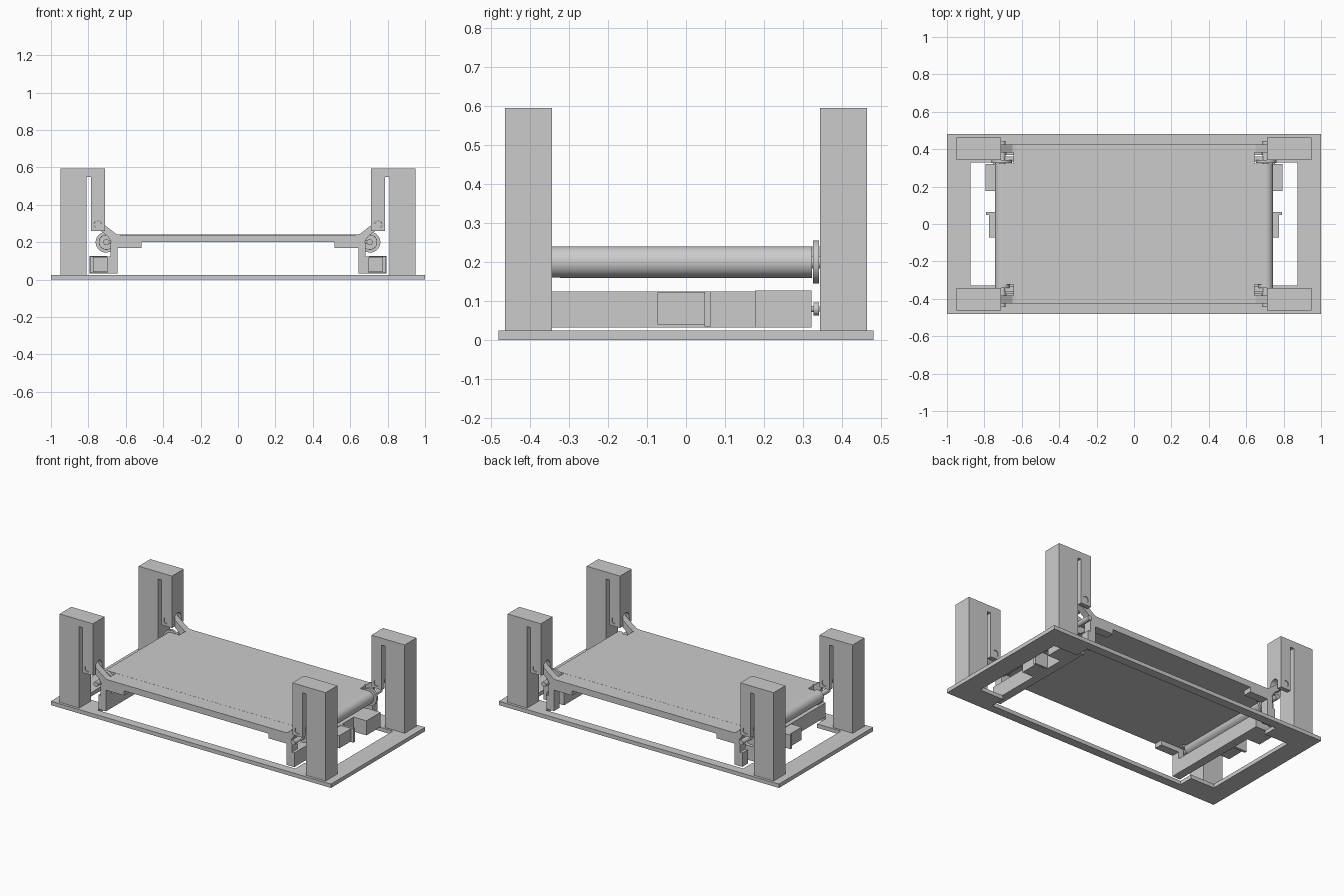
import bpy, bmesh, math
from mathutils import Matrix, Vector

cube = bpy.data.objects.get("Cube")
if cube:
    bpy.data.objects.remove(cube, do_unlink=True)

grey = bpy.data.materials.new("plain grey")
grey.use_nodes = True
tone = (0.6, 0.6, 0.6, 1)
grey.diffuse_color = tone
grey.node_tree.nodes["Principled BSDF"].inputs["Base Color"].default_value = tone


def finish(bm, name):
    bmesh.ops.recalc_face_normals(bm, faces=bm.faces)
    mesh = bpy.data.meshes.new(name)
    bm.to_mesh(mesh)
    bm.free()
    mesh.materials.append(grey)
    obj = bpy.data.objects.new(name, mesh)
    bpy.context.collection.objects.link(obj)
    return obj


def select(obj):
    bpy.ops.object.select_all(action="DESELECT")
    obj.select_set(True)
    bpy.context.view_layer.objects.active = obj


def extrude(name, points, axis, low, high):
    """Extrude a closed outline along x, y or z."""
    bm = bmesh.new()
    verts = []
    for p in points:
        co = list(p)
        co.insert("xyz".index(axis), low)
        verts.append(bm.verts.new(co))
    face = bm.faces.new(verts)
    shift = Vector([high - low if a == axis else 0 for a in "xyz"])
    new = bmesh.ops.extrude_face_region(bm, geom=[face])["geom"]
    moved = [v for v in new if isinstance(v, bmesh.types.BMVert)]
    bmesh.ops.translate(bm, verts=moved, vec=shift)
    return finish(bm, name)


def box(name, x, y, z):
    outline = [(x[0], y[0]), (x[1], y[0]), (x[1], y[1]), (x[0], y[1])]
    return extrude(name, outline, "z", *z)


def rod(name, x, z, radius, y0, y1):
    """Cylinder lying along y."""
    bm = bmesh.new()
    place = Matrix.Translation((x, (y0 + y1) / 2, z)) @ Matrix.Rotation(math.pi / 2, 4, "X")
    bmesh.ops.create_cone(bm, cap_ends=True, segments=40, radius1=radius,
                          radius2=radius, depth=abs(y1 - y0), matrix=place)
    obj = finish(bm, name)
    select(obj)
    bpy.ops.object.shade_smooth_by_angle()
    return obj


def cut(obj, cutter):
    cutter.hide_render = True
    mod = obj.modifiers.new("cut", "BOOLEAN")
    mod.operation = "DIFFERENCE"
    mod.object = cutter
    select(obj)
    bpy.ops.object.modifier_apply(modifier=mod.name)
    bpy.data.objects.remove(cutter, do_unlink=True)


# Base frame with a cross-shaped opening that steps around the posts
base = box("base_frame", (-1, 1), (-0.48, 0.48), (0, 0.025))
cut(base, box("opening", (-0.875, 0.875), (-0.33, 0.33), (-0.1, 0.1)))
cut(base, box("opening", (-0.705, 0.705), (-0.424, 0.424), (-0.1, 0.1)))

# Table and belt
box("table", (-0.645, 0.645), (-0.425, 0.425), (0.2, 0.24))
box("belt", (-0.704, 0.704), (-0.323, 0.323), (0.2005, 0.2405))

hook = [(0.95, 0.025), (0.95, 0.595), (0.712, 0.595), (0.712, 0.26),
        (0.786, 0.26), (0.786, 0.55), (0.81, 0.55), (0.81, 0.025)]
arm = [(0.63, 0.2), (0.63, 0.24), (0.65, 0.243), (0.73, 0.305), (0.75, 0.313),
       (0.766, 0.305), (0.768, 0.288), (0.755, 0.276), (0.7, 0.235), (0.675, 0.2)]
leg = [(0.515, 0.2), (0.515, 0.17), (0.645, 0.17), (0.645, 0.035),
       (0.7, 0.035), (0.7, 0.125), (0.683, 0.125), (0.683, 0.2)]
# Arched notch in the inner limb of each post
arch = [(0.372, 0.2), (0.434, 0.2)] + [
    (0.403 + 0.031 * math.cos(a * math.pi / 10), 0.305 + 0.031 * math.sin(a * math.pi / 10))
    for a in range(11)]

for sx, side in ((1, "left"), (-1, "right")):
    def mx(points):
        return [(sx * px, pz) for px, pz in points]

    def span(a, b):
        return tuple(sorted((sx * a, sx * b)))

    for sy, end in ((1, "back"), (-1, "front")):
        tag = f"{end}_{side}"

        def depth(a, b):
            return tuple(sorted((sy * a, sy * b)))

        # Slotted post with its recessed pivot pin and arm
        post = extrude("post_" + tag, mx(hook), "y", *depth(0.343, 0.463))
        notch = [(sy * py, pz) for py, pz in arch]
        cut(post, extrude("notch", notch, "x", *span(0.69, 0.795)))
        cut(post, rod("pin_hole", sx * 0.75, 0.295, 0.02, *depth(0.33, 0.48)))
        rod("pivot_pin_" + tag, sx * 0.75, 0.295, 0.0195, *depth(0.348, 0.458))
        extrude("arm_" + tag, mx(arm), "y", *depth(0.381, 0.425))
        # Bracket hanging below the table, and roller bearing
        extrude("hanger_" + tag, mx(leg), "y", *depth(0.37, 0.425))
        box("bearing_" + tag, span(0.645, 0.7), depth(0.335, 0.36), (0.192, 0.208))
        rod("roller_shaft_" + tag, sx * 0.704, 0.2, 0.016, *depth(0.3, 0.445))

    # Belt roller with its end ring and drive pulley
    rod("roller_" + side, sx * 0.704, 0.2, 0.0405, -0.323, 0.323)
    rod("roller_ring_" + side, sx * 0.704, 0.2, 0.04, -0.343, -0.323)
    rod("roller_pulley_" + side, sx * 0.706, 0.2, 0.055, 0.325, 0.341)

    # Lower beam with motor and controller
    box("beam_" + side, span(0.645, 0.7), (-0.425, 0.322), (0.033, 0.125))
    box("motor_" + side, span(0.7, 0.793), (0.177, 0.322), (0.033, 0.127))
    rod("motor_shaft_" + side, sx * 0.745, 0.08, 0.008, 0.32, 0.342)
    rod("motor_pulley_" + side, sx * 0.745, 0.08, 0.017, 0.327, 0.341)
    box("controller_" + side, span(0.7, 0.775), (-0.073, 0.047), (0.04, 0.122))
    box("controller_plate_" + side, span(0.7, 0.791), (0.047, 0.063), (0.035, 0.125))
